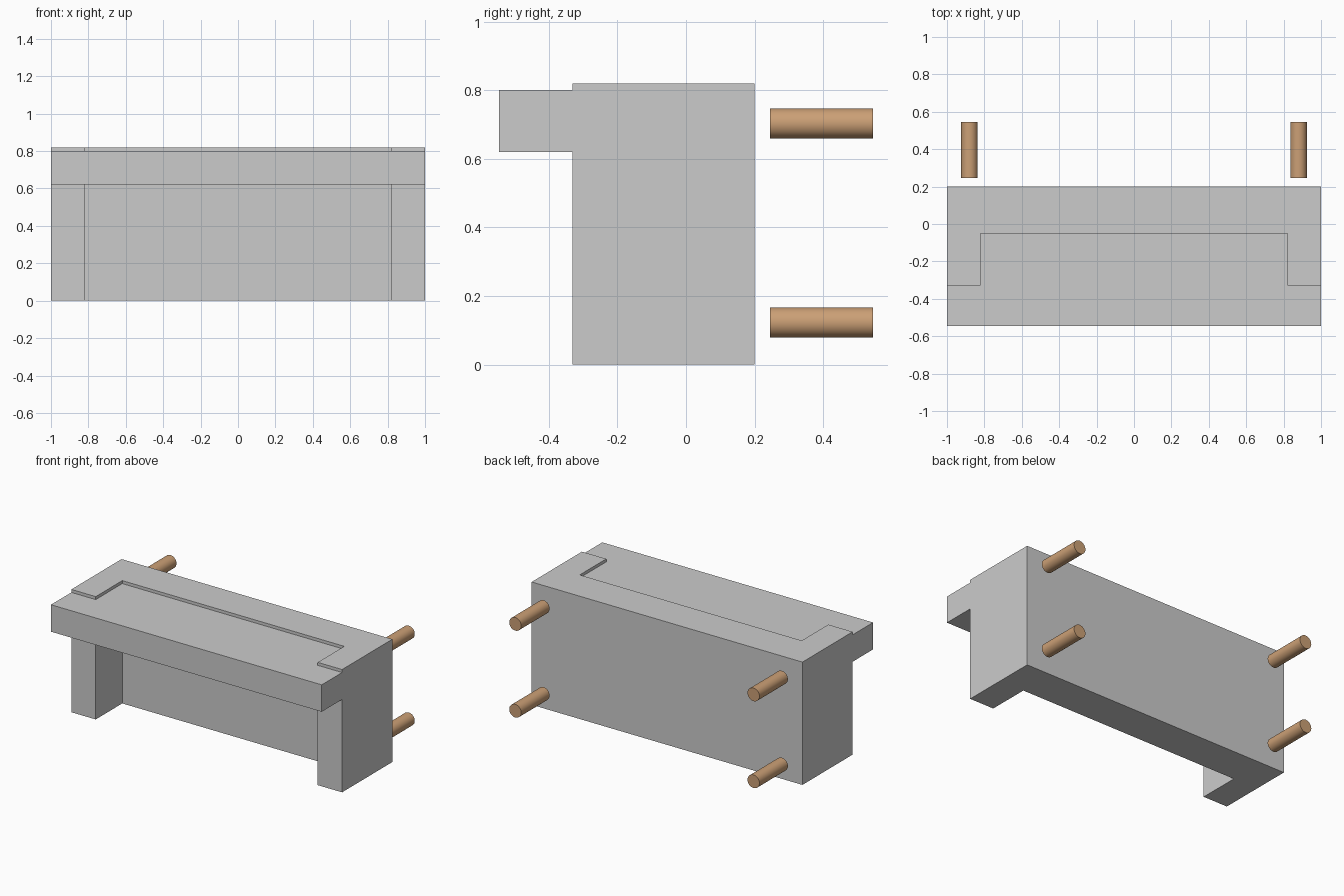
import bpy, bmesh, math

if "Cube" in bpy.data.objects:
    bpy.data.objects.remove(bpy.data.objects["Cube"])


def mirrored(half):
    """Full outline from the right half, listed bottom to top."""
    return half + [(-x, y) for x, y in reversed(half)]


def extrude_outline(name, outline, z0, z1):
    bm = bmesh.new()
    face = bm.faces.new([bm.verts.new((x, y, z0)) for x, y in outline])
    ext = bmesh.ops.extrude_face_region(bm, geom=[face])
    top = [v for v in ext["geom"] if isinstance(v, bmesh.types.BMVert)]
    bmesh.ops.translate(bm, verts=top, vec=(0, 0, z1 - z0))
    bmesh.ops.recalc_face_normals(bm, faces=bm.faces[:])
    mesh = bpy.data.meshes.new(name)
    bm.to_mesh(mesh)
    bm.free()
    obj = bpy.data.objects.new(name, mesh)
    bpy.context.collection.objects.link(obj)
    return obj


# Sofa lies on its back: its seat faces -y and its legs point to +y
# Seat base with both arms, a U-shaped block
extrude_outline("seat_and_arms", mirrored(
    [(0.82, -0.05), (0.82, -0.33), (1.0, -0.33), (1.0, 0.2)]), 0, 0.82)

# Backrest, fitted between the arms and full width past them
extrude_outline("backrest", mirrored(
    [(1.0, -0.545), (1.0, -0.33), (0.82, -0.33), (0.82, -0.05)]), 0.62, 0.80)

# Round wooden legs, standing off from the base
wood = bpy.data.materials.new("wood")
wood.diffuse_color = (0.6, 0.35, 0.18, 1)
wood.use_nodes = True
wood.node_tree.nodes["Principled BSDF"].inputs["Base Color"].default_value = wood.diffuse_color
for side, x in (("left", -0.88), ("right", 0.88)):
    for row, z in (("front", 0.123), ("rear", 0.703)):
        bpy.ops.mesh.primitive_cylinder_add(
            vertices=32, radius=0.044, depth=0.3,
            location=(x, 0.395, z), rotation=(math.pi / 2, 0, 0))
        leg = bpy.context.object
        leg.name = f"{row}_{side}_leg"
        leg.data.materials.append(wood)
        bpy.ops.object.shade_smooth_by_angle()
